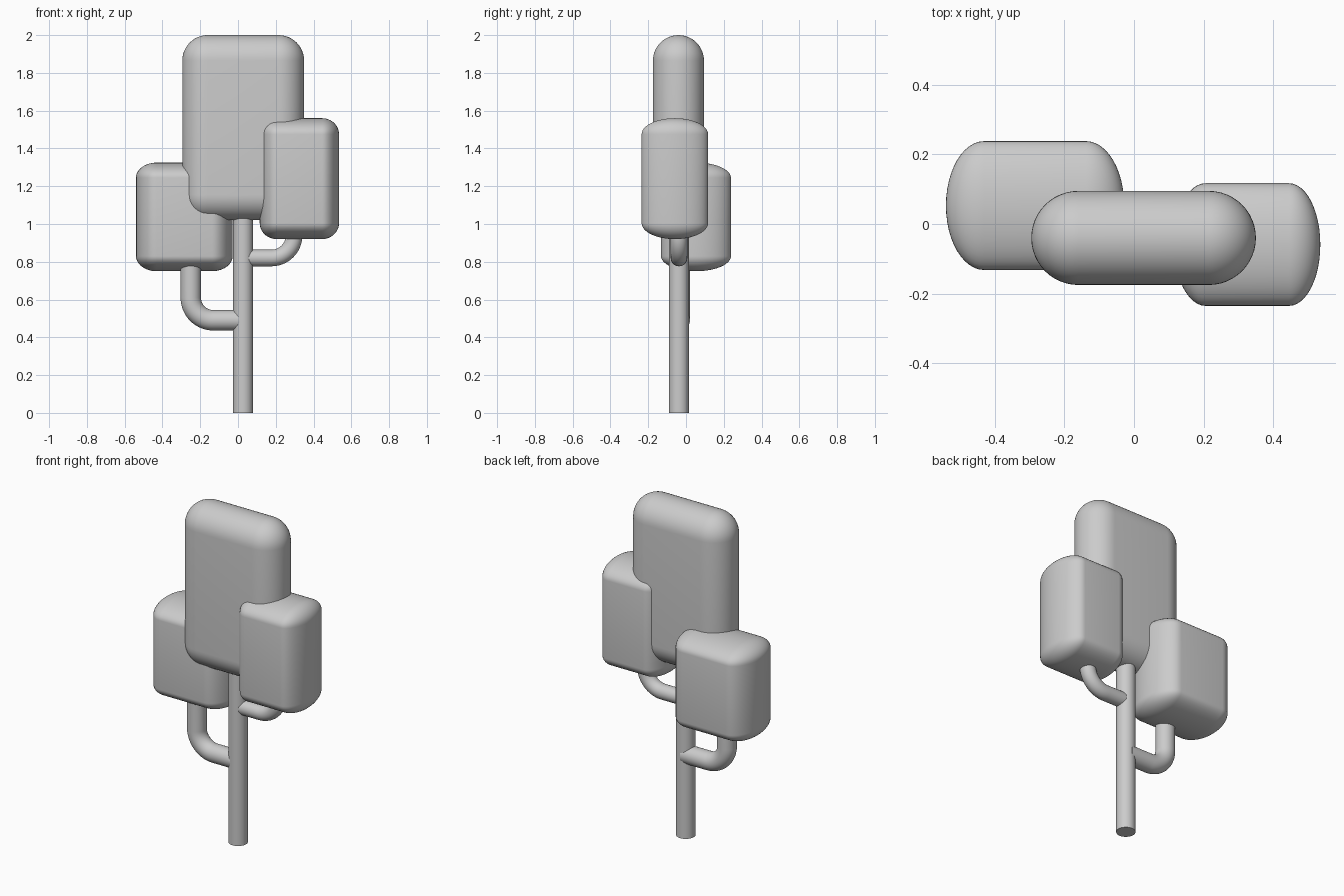
import bpy, bmesh, math
from mathutils import Vector

cube = bpy.data.objects.get("Cube")
if cube:
    bpy.data.objects.remove(cube, do_unlink=True)

grey = bpy.data.materials.new("plain grey")
grey.use_nodes = True
grey.diffuse_color = (0.6, 0.6, 0.6, 1)
grey.node_tree.nodes["Principled BSDF"].inputs["Base Color"].default_value = grey.diffuse_color


def finish(name, bm, angle):
    bmesh.ops.recalc_face_normals(bm, faces=bm.faces)
    mesh = bpy.data.meshes.new(name)
    bm.to_mesh(mesh)
    bm.free()
    mesh.materials.append(grey)
    obj = bpy.data.objects.new(name, mesh)
    bpy.context.collection.objects.link(obj)
    bpy.ops.object.select_all(action='DESELECT')
    obj.select_set(True)
    bpy.context.view_layer.objects.active = obj
    bpy.ops.object.shade_smooth_by_angle(angle=math.radians(angle))


def foliage(name, low, high, radii):
    """Rounded block: a sphere split into octants, scaled and pushed to the corners."""
    low, high, radii = Vector(low), Vector(high), Vector(radii)
    centre, core = (low + high) / 2, (high - low) / 2 - radii
    bm = bmesh.new()
    bmesh.ops.create_uvsphere(bm, u_segments=48, v_segments=24, radius=1)
    # Double the three middle loops so each can be stretched apart
    for axis in range(3):
        if core[axis] < 0.001:
            continue
        normal = Vector([float(i == axis) for i in range(3)])
        bmesh.ops.bisect_plane(bm, geom=bm.verts[:] + bm.edges[:] + bm.faces[:],
                               dist=1e-5, plane_co=(0, 0, 0), plane_no=normal)
        loop = [e for e in bm.edges if all(abs(v.co[axis]) < 1e-4 for v in e.verts)]
        bmesh.ops.split_edges(bm, edges=loop)
        # Each half moves outward, then the gap is bridged
        for v in bm.verts:
            side = sum(f.calc_center_median()[axis] for f in v.link_faces)
            v.tag = side > 0
        for v in bm.verts:
            v.co[axis] += (1 if v.tag else -1) * core[axis] / radii[axis]
        rims = [e for e in bm.edges if e.is_boundary]
        bmesh.ops.bridge_loops(bm, edges=rims)
    for v in bm.verts:
        v.co = centre + Vector(a * b for a, b in zip(v.co, radii))
    finish(name, bm, 40)


def tube(name, path, radius, sides=32):
    """Round tube along a path lying in an xz plane, with closed ends."""
    bm = bmesh.new()
    rings = []
    for i, p in enumerate(path):
        along = (path[min(i + 1, len(path) - 1)] - path[max(i - 1, 0)]).normalized()
        across = along.cross(Vector((0, 1, 0)))
        rings.append([bm.verts.new(p + radius * (math.cos(t) * across + math.sin(t) * Vector((0, 1, 0))))
                      for t in (math.tau * k / sides for k in range(sides))])
    for a, b in zip(rings, rings[1:]):
        for k in range(sides):
            n = (k + 1) % sides
            bm.faces.new((a[k], a[n], b[n], b[k]))
    bm.faces.new(rings[0])
    bm.faces.new(rings[-1])
    finish(name, bm, 40)


def branch(name, x, y, z, top, radius, bend=0.12):
    """Leaves the trunk level, bends a quarter circle and rises into the foliage."""
    side = 1 if x > TRUNK_X else -1
    path = [Vector((TRUNK_X, y, z))]
    for k in range(17):
        t = math.pi / 2 * k / 16
        path.append(Vector((x - side * bend * (1 - math.sin(t)), y, z + bend * (1 - math.cos(t)))))
    path.append(Vector((x, y, top)))
    tube(name, path, radius)


TRUNK_X, TRUNK_Y = 0.027, -0.037
tube("trunk", [Vector((TRUNK_X, TRUNK_Y, z)) for z in (0, 1.15)], 0.053)
branch("right_branch", -0.25, -0.033, 0.49, 0.85, 0.054)
branch("left_branch", 0.297, TRUNK_Y, 0.82, 1.0, 0.044)

foliage("top_foliage", (-0.295, -0.175, 1.02), (0.35, 0.095, 2.0), (0.135, 0.135, 0.135))
foliage("right_foliage", (-0.54, -0.132, 0.75), (-0.028, 0.238, 1.325), (0.11, 0.185, 0.08))
foliage("left_foliage", (0.115, -0.235, 0.92), (0.535, 0.117, 1.56), (0.09, 0.176, 0.085))
